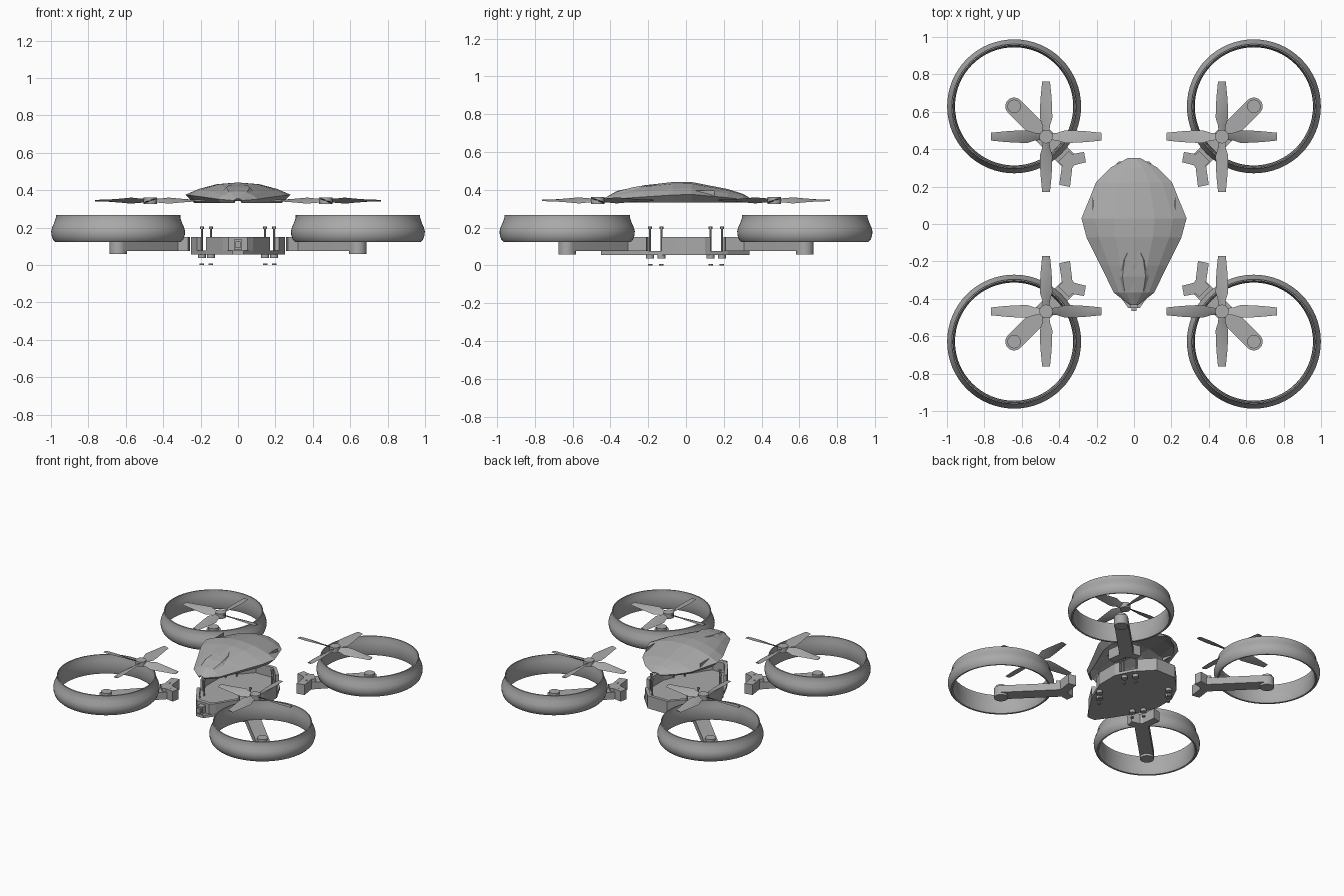
import bpy, bmesh, math
from mathutils import Vector, Matrix

if "Cube" in bpy.data.objects:
    bpy.data.objects.remove(bpy.data.objects["Cube"])

grey = bpy.data.materials.new("plain_grey")
grey.use_nodes = True
COLOUR = (0.4, 0.4, 0.4, 1)
grey.diffuse_color = COLOUR
grey.node_tree.nodes["Principled BSDF"].inputs["Base Color"].default_value = COLOUR


def finish(name, bm, mirror="", angle=None):
    """Turn a bmesh into an object, mirrored across the given axes."""
    bmesh.ops.recalc_face_normals(bm, faces=bm.faces)
    mesh = bpy.data.meshes.new(name)
    bm.to_mesh(mesh)
    bm.free()
    mesh.materials.append(grey)
    ob = bpy.data.objects.new(name, mesh)
    bpy.context.collection.objects.link(ob)
    if mirror:
        mod = ob.modifiers.new("mirror", 'MIRROR')
        mod.use_axis = ("x" in mirror, "y" in mirror, False)
        mod.merge_threshold = 0.0005
    if angle:
        bpy.ops.object.select_all(action='DESELECT')
        ob.select_set(True)
        bpy.context.view_layer.objects.active = ob
        bpy.ops.object.shade_smooth_by_angle(angle=math.radians(angle))
    return ob


def prism(bm, outline, z0, z1):
    low = [bm.verts.new((x, y, z0)) for x, y in outline]
    high = [bm.verts.new((x, y, z1)) for x, y in outline]
    n = len(low)
    bm.faces.new(low[::-1])
    bm.faces.new(high)
    for i in range(n):
        j = (i + 1) % n
        bm.faces.new((low[i], low[j], high[j], high[i]))


def cylinder(bm, x, y, z0, z1, r, n=24):
    turns = [math.tau * i / n for i in range(n)]
    prism(bm, [(x + r * math.cos(a), y + r * math.sin(a)) for a in turns], z0, z1)


def loft(bm, rows, closed=False, caps=False):
    rows = [[bm.verts.new(p) for p in row] for row in rows]
    for a, b in zip(rows, rows[1:]):
        for i in range(len(a) if closed else len(a) - 1):
            j = (i + 1) % len(a)
            bm.faces.new((a[i], a[j], b[j], b[i]))
    if caps:
        bm.faces.new(rows[0])
        bm.faces.new(rows[-1][::-1])


MOTOR = (0.641, 0.629)
PROP = (0.47, 0.467)

# Rounded guard rings
profile = [(.326, .267), (.333, .266), (.333, .252), (.342, .225), (.353, .2),
           (.358, .18), (.356, .158), (.348, .135), (.336, .123), (.325, .125),
           (.32, .14), (.316, .18), (.319, .225), (.326, .25)]
bm = bmesh.new()
N = 64
loft(bm, [[(MOTOR[0] + r * math.cos(t), MOTOR[1] + r * math.sin(t), z) for r, z in profile]
          for t in [math.tau * i / N for i in range(N + 1)]], closed=True)
bmesh.ops.remove_doubles(bm, verts=bm.verts, dist=0.0005)
finish("guard_ring", bm, "xy", 40)

# Motors on the arm ends
bm = bmesh.new()
cylinder(bm, *MOTOR, .058, .092, .047)
cylinder(bm, *MOTOR, .092, .145, .036)
finish("motor", bm, "xy", 30)

# Arms with a rounded outer end
bm = bmesh.new()
outline = [(MOTOR[0] + .047 * math.cos(a), MOTOR[1] + .047 * math.sin(a))
           for a in [math.radians(-45 + 15 * i) for i in range(13)]]
outline += [(.32, .375), (.387, .308)]
prism(bm, outline, .075, .128)
finish("arm", bm, "xy", 30)

# Forked brackets at the arm roots
bm = bmesh.new()
prism(bm, [(.4, .21), (.385, .315), (.405, .335), (.35, .39), (.33, .374), (.267, .385),
           (.257, .33), (.318, .315), (.33, .3), (.342, .198)], .075, .15)
for x, y in ((.364, .283), (.315, .353)):
    cylinder(bm, x, y, .15, .152, .009, 12)
finish("arm_bracket", bm, "xy")

# Screws, their lower collars and the loose washers
bm = bmesh.new()
for x, y in ((.193, .13), (.145, .19)):
    cylinder(bm, x, y, .075, .195, .005, 10)
    cylinder(bm, x, y, .193, .205, .01, 12)
    cylinder(bm, x, y, .036, .058, .021, 16)
    cylinder(bm, x, y, 0, .008, .012, 12)
finish("screw_set", bm, "xy", 30)

# Propellers with four twisted blades
bm = bmesh.new()
cylinder(bm, *PROP, .325, .362, .036)
sections = [(.02, .02, 30), (.06, .024, 30), (.1, .037, 26),
            (.16, .034, 18), (.22, .029, 12), (.295, .021, 7)]
for k in range(4):
    turn = Matrix.Rotation(k * math.pi / 2, 3, 'Z')
    rows = []
    for r, w, pitch in sections:
        tilt = Matrix.Rotation(math.radians(pitch), 3, 'X')
        rows.append([turn @ (Vector((r, 0, 0)) + tilt @ Vector((0, a * w, b)))
                     + Vector((*PROP, .344))
                     for a, b in ((-1, 0), (0, -.004), (1, 0), (0, .004))])
    loft(bm, rows, closed=True, caps=True)
finish("propeller", bm, "xy", 30)

# Tray floor
side = [(.03, -.45), (.08, -.38), (.17, -.24), (.25, -.06), (.25, .1), (.19, .22), (.08, .335)]
bm = bmesh.new()
prism(bm, side + [(-x, y) for x, y in side[::-1]], .056, .076)
finish("tray_floor", bm)

# Tray walls, open at the corners where the brackets slot in
bm = bmesh.new()
for line in ([(0, -.41), (.05, -.41), (.08, -.38), (.17, -.24)],
             [(.219, -.13), (.25, -.06), (.25, .1), (.235, .13)],
             [(.17, .24), (.08, .335), (0, .335)]):
    prism(bm, line + [(x * .9, y * .93) for x, y in line[::-1]], .056, .15)
finish("tray_walls", bm, "x")

# Nose camera
bm = bmesh.new()
prism(bm, [(-.022, -.45), (.022, -.45), (.022, -.4), (-.022, -.4)], .08, .135)
prism(bm, [(-.014, -.465), (.014, -.465), (.014, -.45), (-.014, -.45)], .09, .125)
finish("nose_camera", bm)

# Faceted canopy shell: y, half width, ridge height, rim height
stations = [(-.43, .02, .352, .344), (-.365, .105, .39, .352), (-.22, .175, .42, .362),
            (-.07, .25, .437, .372), (.03, .277, .437, .375), (.22, .2, .4, .358),
            (.3, .12, .375, .348), (.35, .03, .345, .34)]
bm = bmesh.new()
rows = []
for y, w, top, rim in stations:
    drop = top - rim
    rows.append([(0, y, top), (w * .4, y, top - drop * .14), (w * .75, y, top - drop * .55),
                 (w, y, rim), (w * .84, y * .98, .335)])
loft(bm, rows)
canopy = finish("canopy", bm, "x")
shell = canopy.modifiers.new("shell", 'SOLIDIFY')
shell.thickness = .008
shell.offset = 0

# Raised nose ridge and side vents on the canopy
bm = bmesh.new()
loft(bm, [[(0, y, z), (w, y, z), (w + .02, y, z - .02)]
          for y, w, z in ((-.36, .05, .392), (-.28, .062, .414), (-.19, .05, .426), (-.1, .01, .434))])
finish("canopy_nose_ridge", bm, "x")
bm = bmesh.new()
prism(bm, [(.216, .04), (.222, .04), (.222, .15), (.216, .12)], .365, .397)
finish("canopy_side_vent", bm, "x")
